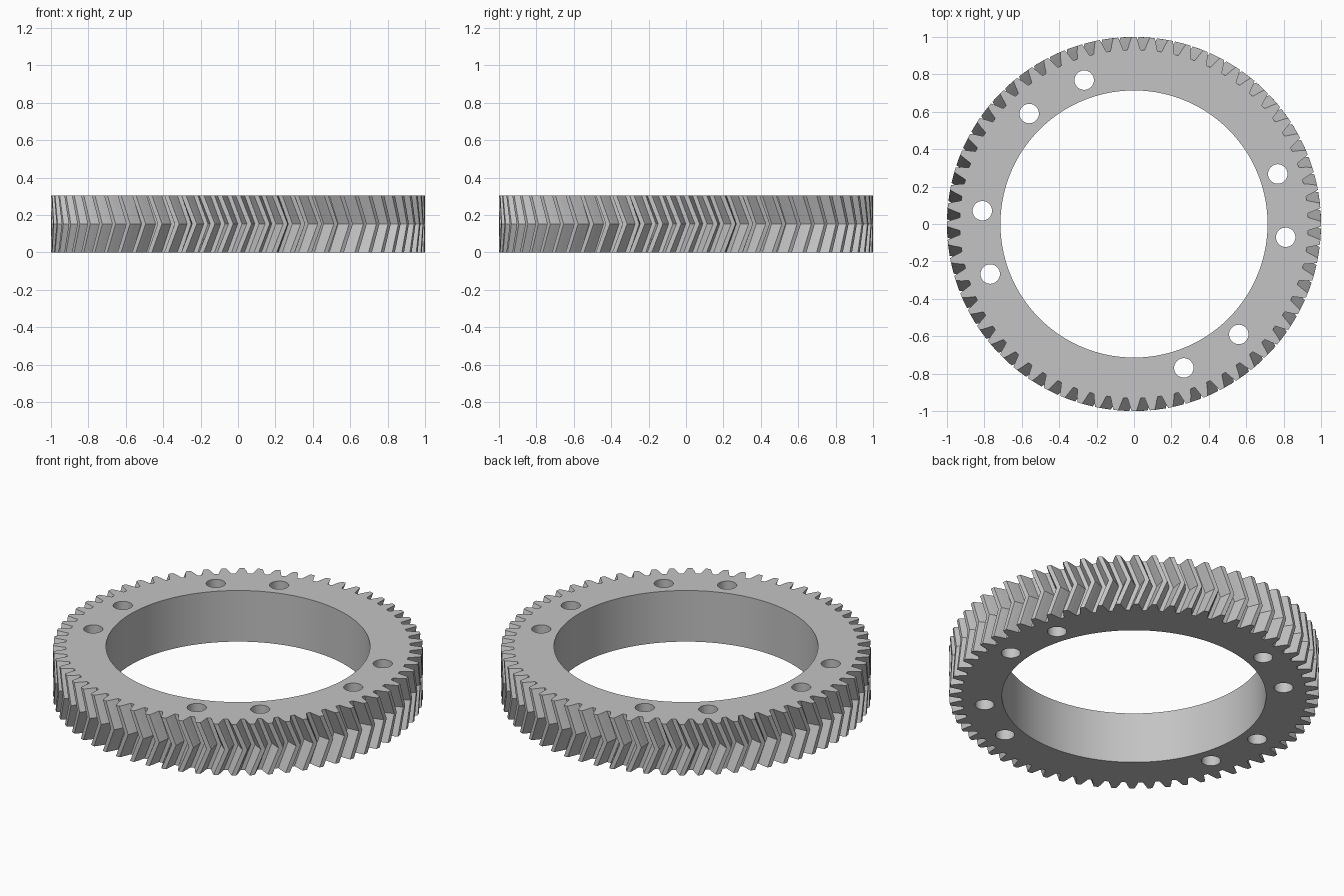
import bpy, bmesh, math

if "Cube" in bpy.data.objects:
    bpy.data.objects.remove(bpy.data.objects["Cube"])

TEETH = 64
HEIGHT = 0.305
BORE_R = 0.714
TWIST = 0.060            # angle the teeth lean between a face and the middle plane
PITCH = 2 * math.pi / TEETH

# Half tooth: radius and half thickness, root to tip
FLANK = [(0.932, 0.0345), (0.946, 0.0298), (0.967, 0.0240), (0.985, 0.0182), (1.0, 0.0125)]

metal = bpy.data.materials.new("grey metal")
metal.diffuse_color = (0.55, 0.55, 0.55, 1)
metal.use_nodes = True
metal.node_tree.nodes["Principled BSDF"].inputs["Base Color"].default_value = metal.diffuse_color


def new_object(name, bm):
    bmesh.ops.recalc_face_normals(bm, faces=bm.faces)
    mesh = bpy.data.meshes.new(name)
    bm.to_mesh(mesh)
    bm.free()
    mesh.materials.append(metal)
    obj = bpy.data.objects.new(name, mesh)
    bpy.context.collection.objects.link(obj)
    return obj


def ring(bm, points, z, turn=0.0):
    return [bm.verts.new((r * math.cos(a + turn), r * math.sin(a + turn), z)) for r, a in points]


def bridge(bm, lower, upper):
    n = len(lower)
    for i in range(n):
        j = (i + 1) % n
        bm.faces.new((lower[i], lower[j], upper[j], upper[i]))


# Toothed outline as (radius, angle) pairs
outline = []
for t in range(TEETH):
    centre = t * PITCH
    outline += [(r, centre - w / r) for r, w in FLANK]
    outline += [(r, centre + w / r) for r, w in reversed(FLANK)]
count = len(outline)
start = outline[0][1]
bore = [(BORE_R, start + 2 * math.pi * i / count) for i in range(count)]

# Herringbone ring: teeth lean one way up to the middle, then back
bm = bmesh.new()
low = ring(bm, outline, 0)
mid = ring(bm, outline, HEIGHT / 2, TWIST)
top = ring(bm, outline, HEIGHT)
bore_low = ring(bm, bore, 0)
bore_top = ring(bm, bore, HEIGHT)
for a, b in ((low, mid), (mid, top), (top, bore_top), (bore_top, bore_low), (bore_low, low)):
    bridge(bm, a, b)
gear = new_object("gear_ring", bm)

# Bolt holes: two pairs, repeated on the opposite side
bm = bmesh.new()
for deg in (19.2, -5.0, -46.5, -70.9):
    for half in (0, 180):
        a = math.radians(deg + half)
        made = bmesh.ops.create_cone(bm, cap_ends=True, segments=40, radius1=0.052,
                                     radius2=0.052, depth=HEIGHT * 2)
        bmesh.ops.translate(bm, verts=made["verts"],
                            vec=(0.814 * math.cos(a), 0.814 * math.sin(a), HEIGHT / 2))
cutter = new_object("bolt_hole_cutter", bm)
cutter.hide_render = True

cut = gear.modifiers.new("bolt holes", 'BOOLEAN')
cut.operation = 'DIFFERENCE'
cut.solver = 'EXACT'
cut.object = cutter
bpy.context.view_layer.objects.active = gear
gear.select_set(True)
bpy.ops.object.modifier_apply(modifier=cut.name)
bpy.data.objects.remove(cutter)

# Smooth bore, holes and flanks, keeping the tooth edges crisp
bpy.ops.object.shade_smooth_by_angle(angle=math.radians(25))
